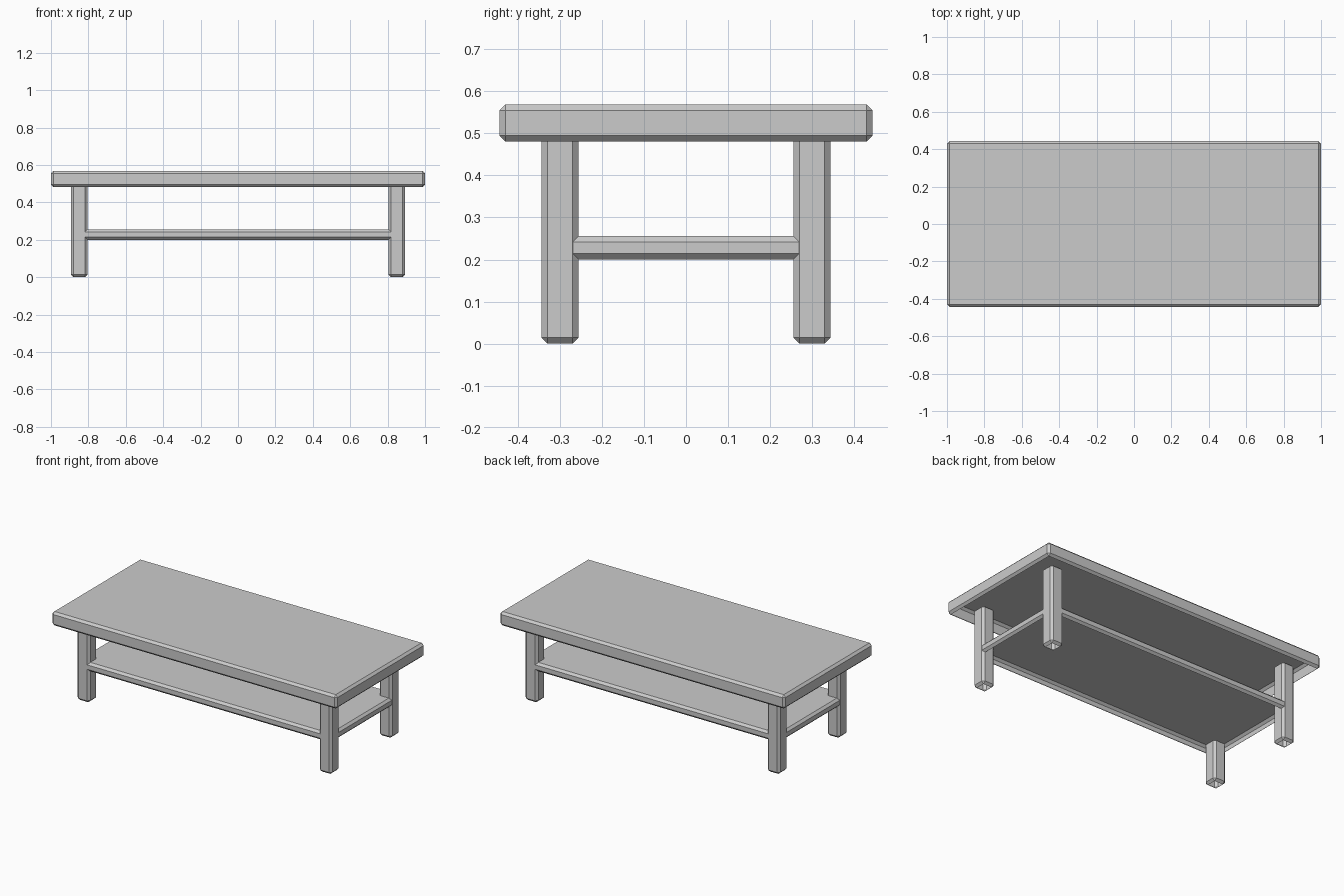
import bpy, bmesh

if "Cube" in bpy.data.objects:
    bpy.data.objects.remove(bpy.data.objects["Cube"])

BEVEL = 0.014


def open_box(name, lo, hi):
    """Chamfered box between two corners, left open underneath (hollow shell)."""
    bm = bmesh.new()
    bmesh.ops.create_cube(bm, size=1.0)
    for v in bm.verts:
        for i in range(3):
            v.co[i] = lo[i] if v.co[i] < 0 else hi[i]
    bmesh.ops.bevel(bm, geom=bm.edges[:], offset=BEVEL, segments=1,
                    affect="EDGES", profile=0.5)
    bm.normal_update()
    bottom = [f for f in bm.faces if f.normal.z < -0.99]
    bmesh.ops.delete(bm, geom=bottom, context="FACES")
    mesh = bpy.data.meshes.new(name)
    bm.to_mesh(mesh)
    bm.free()
    ob = bpy.data.objects.new(name, mesh)
    bpy.context.collection.objects.link(ob)
    return ob


# Table top
open_box("table_top", (-1, -0.444, 0.481), (1, 0.444, 0.569))

# Four legs, running up into the top
LEG_X, LEG_Y, HALF = 0.849, 0.300, 0.044
for sx, side in ((-1, "left"), (1, "right")):
    for sy, end in ((-1, "front"), (1, "back")):
        x, y = sx * LEG_X, sy * LEG_Y
        open_box(f"{end}_{side}_leg", (x - HALF, y - HALF, 0),
                 (x + HALF, y + HALF, 0.508))

# Lower shelf, practically flush with the outer faces of the legs
sx, sy = LEG_X + HALF - 0.001, LEG_Y + HALF - 0.001
open_box("lower_shelf", (-sx, -sy, 0.2), (sx, sy, 0.256))
